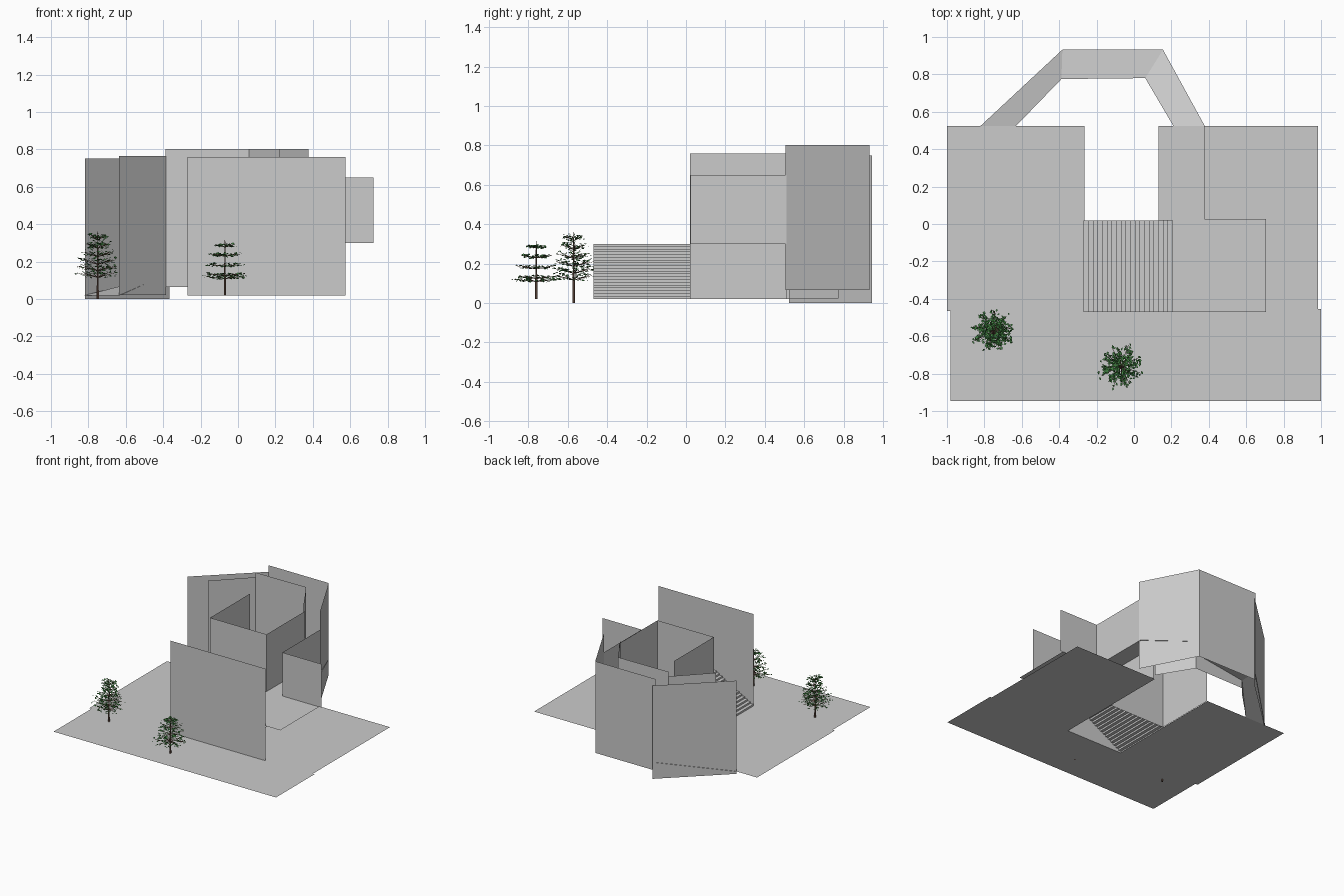
import bpy, bmesh, math, random
from mathutils import Vector, Matrix

random.seed(4)
if "Cube" in bpy.data.objects:
    bpy.data.objects.remove(bpy.data.objects["Cube"])


def material(name, r, g, b):
    m = bpy.data.materials.new(name)
    m.use_nodes = True
    m.diffuse_color = (r, g, b, 1)
    m.node_tree.nodes["Principled BSDF"].inputs["Base Color"].default_value = (r, g, b, 1)
    return m


GREY = material("plain grey", 0.6, 0.6, 0.6)
GREEN = material("leaf green", 0.06, 0.25, 0.06)
BARK = material("bark brown", 0.15, 0.085, 0.06)


def finish(name, bm, mat):
    mesh = bpy.data.meshes.new(name)
    bm.to_mesh(mesh)
    bm.free()
    mesh.materials.append(mat)
    obj = bpy.data.objects.new(name, mesh)
    bpy.context.collection.objects.link(obj)
    return obj


def sheet(name, *polygons):
    """Thin surface made of flat polygons."""
    bm = bmesh.new()
    for poly in polygons:
        bm.faces.new([bm.verts.new(p) for p in poly])
    bmesh.ops.remove_doubles(bm, verts=bm.verts[:], dist=0.0001)
    return finish(name, bm, GREY)


def slab(name, outline, z):
    return sheet(name, [(x, y, z) for x, y in outline])


def wall(name, a, b, low, high):
    return sheet(name, [(*a, low), (*b, low), (*b, high), (*a, high)])


# Ground with the courtyard notch, and the raised floor
FLOOR, DECK, TOP = 0.02, 0.30, 0.76
slab("ground", [(-1, -.465), (-.98, -.465), (-.98, -.945), (1, -.945),
                (1, -.455), (.985, -.455), (.985, .525), (.24, .525),
                (.24, -.47), (-.265, -.47), (-.265, .525), (-1, .525)], FLOOR)
slab("raised_floor", [(.205, -.47), (.705, -.47), (.705, .027), (.378, .027),
                      (.378, .525), (.13, .525), (.13, .02), (.205, .02)], DECK)

# Straight walls
wall("front_wall", (-.27, -.47), (.575, -.47), FLOOR, TOP)
wall("courtyard_front_wall", (-.262, .02), (.24, .02), FLOOR, TOP)
wall("courtyard_right_wall", (-.262, .02), (-.262, .525), FLOOR, TOP)
wall("courtyard_left_wall", (.24, .02), (.24, .51), FLOOR, TOP)
wall("deck_front_wall", (.378, .024), (.725, .024), DECK, .65)
wall("deck_side_wall", (.378, .024), (.378, .51), DECK, .65)

# Corridor around the back: outer walls, inner walls, rising ramp
wall("corridor_outer_right", (-.817, .523), (-.365, .945), .0, .75)
wall("corridor_outer_back", (-.383, .932), (.155, .932), .065, .802)
wall("corridor_outer_left", (.155, .932), (.378, .505), .065, .802)
wall("corridor_inner_right", (-.635, .525), (-.385, .775), .022, .765)
wall("corridor_inner_back", (-.388, .775), (.06, .78), .065, .802)
wall("corridor_inner_left", (.06, .78), (.225, .51), .065, .802)
outer = [(-.82, .525, FLOOR), (-.383, .932, .13), (.155, .932, .19), (.378, .525, DECK)]
inner = [(-.63, .525, FLOOR), (-.388, .775, .13), (.06, .78, .19), (.21, .525, DECK)]
sheet("ramp", *[(outer[i], outer[i + 1], inner[i + 1], inner[i]) for i in range(3)])

# Stairs: folded risers and treads climbing towards +x, ending in a riser at the deck
RISERS = 20
run, rise = .475 / (RISERS - 1), (DECK - FLOOR) / RISERS
profile = []
for i in range(RISERS):
    x, z = -.27 + i * run, FLOOR + i * rise
    profile += [(x, z), (x, z + rise)]
sheet("stairs", *[[(a[0], -.47, a[1]), (b[0], -.47, b[1]), (b[0], .02, b[1]), (a[0], .02, a[1])]
                  for a, b in zip(profile, profile[1:])])


def stick(bm, a, b, r1, r2, sides):
    a, b = Vector(a), Vector(b)
    turn = (b - a).to_track_quat('Z', 'Y').to_matrix().to_4x4()
    bmesh.ops.create_cone(bm, cap_ends=True, segments=sides, radius1=r1, radius2=r2,
                          depth=(b - a).length,
                          matrix=Matrix.Translation((a + b) / 2) @ turn)


def leaf(bm, centre, size):
    turn = Matrix.Rotation(random.uniform(0, 2 * math.pi), 3, 'Z') @ \
        Matrix.Rotation(random.uniform(-.9, .9), 3, 'X')
    corners = [(-size, 0, 0), (0, -size * .7, 0), (size, 0, 0), (0, size * .7, 0)]
    bm.faces.new([bm.verts.new(centre + turn @ Vector(c)) for c in corners])


def tree(name, x, y, base, top, tiers, spokes, leaves, lift, jitter):
    """Trunk, tiers of branches given as (height, reach), and loose leaves."""
    wood, green = bmesh.new(), bmesh.new()
    stick(wood, (x, y, base), (x, y, top), .007, .002, 6)
    for height, reach in tiers:
        offset = random.uniform(0, 1)
        for k in range(spokes):
            ang = offset + 2 * math.pi * k / spokes
            length = reach * random.uniform(.85, 1)
            root = Vector((x, y, height - lift))
            tip = Vector((x + length * math.cos(ang), y + length * math.sin(ang), height))
            stick(wood, root, tip, .0025, .001, 3)
            for _ in range(leaves):
                p = root.lerp(tip, random.uniform(.4, 1.03))
                p += Vector([random.uniform(-1, 1) * j for j in (.016, .016, jitter)])
                leaf(green, p, random.uniform(.007, .011))
    finish(name + "_trunk", wood, BARK)
    finish(name + "_leaves", green, GREEN)


# Trees
tree("full_tree", -.75, -.57, .0, .36,
     [(.14, .11), (.175, .115), (.21, .105), (.25, .085), (.295, .07), (.34, .05)],
     9, 9, .025, .016)
tree("tiered_tree", -.07, -.76, FLOOR, .315,
     [(.12, .12), (.135, .11), (.185, .10), (.24, .08), (.29, .05)],
     8, 10, .012, .008)
